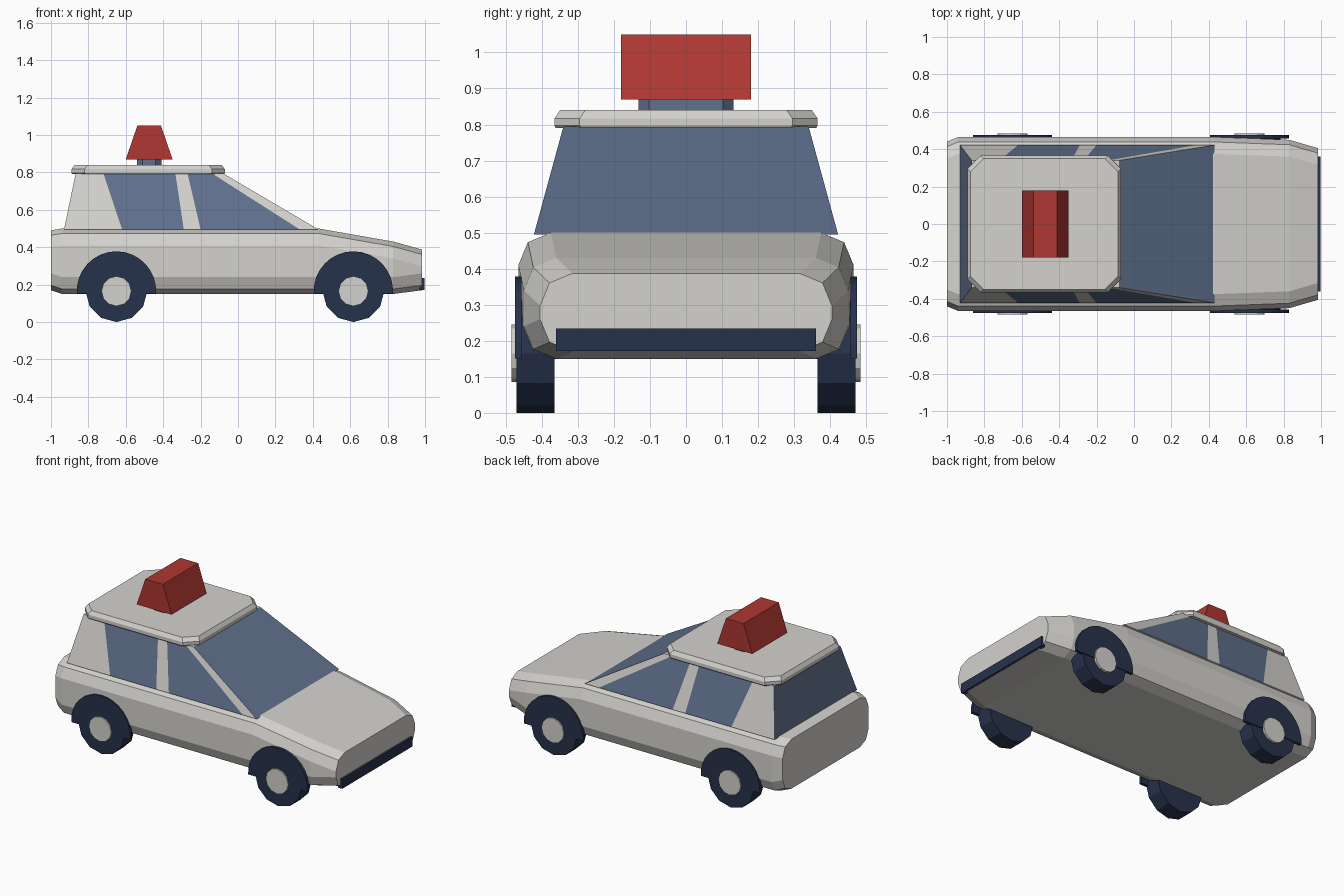
import bpy, bmesh, math
from mathutils import Vector

if "Cube" in bpy.data.objects:
    bpy.data.objects.remove(bpy.data.objects["Cube"])


def material(name, rgb):
    lin = [(c / 255 / 12.92) if c < 11 else ((c / 255 + 0.055) / 1.055) ** 2.4 for c in rgb]
    m = bpy.data.materials.new(name)
    m.diffuse_color = (*lin, 1)
    m.use_nodes = True
    m.node_tree.nodes["Principled BSDF"].inputs["Base Color"].default_value = m.diffuse_color
    return m


PAINT = material("warm grey paint", (212, 210, 205))
GLASS = material("blue grey glass", (96, 113, 141))
DARK = material("dark navy rubber", (38, 50, 76))
RED = material("red lamp", (175, 55, 50))


def finish(name, bm, *mats):
    bmesh.ops.remove_doubles(bm, verts=bm.verts, dist=1e-5)
    bmesh.ops.recalc_face_normals(bm, faces=bm.faces)
    me = bpy.data.meshes.new(name)
    bm.to_mesh(me)
    bm.free()
    for m in mats:
        me.materials.append(m)
    ob = bpy.data.objects.new(name, me)
    bpy.context.collection.objects.link(ob)
    return ob


def loft(name, rings, mat):
    """Skin matching closed rings of points and cap both ends."""
    bm = bmesh.new()
    vs = [[bm.verts.new(p) for p in r] for r in rings]
    n = len(vs[0])
    for a, b in zip(vs, vs[1:]):
        for i in range(n):
            j = (i + 1) % n
            bm.faces.new((a[i], a[j], b[j], b[i]))
    bm.faces.new(vs[0])
    bm.faces.new(vs[-1])
    return finish(name, bm, mat)


def rounded(hw, hh, r, seg):
    """Rounded rectangle centred on the origin."""
    pts = []
    for k, (sx, sy) in enumerate([(1, 1), (-1, 1), (-1, -1), (1, -1)]):
        for i in range(seg + 1):
            a = math.pi / 2 * (k + i / seg)
            pts.append((sx * (hw - r) + r * math.cos(a), sy * (hh - r) + r * math.sin(a)))
    return pts


def slab(name, cx, hw, hh, r, layers, mat):
    """Chamfered plate made of (z, inset) layers."""
    return loft(name, [[(cx + x, y, z) for x, y in rounded(hw - d, hh - d, r, 1)]
                       for z, d in layers], mat)


# Lower body: x, half width, bottom, top
stations = [(-1.0, 0.44, 0.17, 0.49), (-0.94, 0.465, 0.15, 0.50), (0.43, 0.465, 0.15, 0.50),
            (0.83, 0.45, 0.15, 0.43), (0.985, 0.405, 0.17, 0.387)]
loft("body", [[(x, y, (lo + hi) / 2 + z) for y, z in rounded(w, (hi - lo) / 2, 0.09, 2)]
              for x, w, lo, hi in stations], PAINT)

# Cabin: side walls split into pillars and windows, glass front and rear
low = [-0.93, -0.62, -0.29, -0.20, 0.33, 0.43]
high = [-0.868, -0.72, -0.335, -0.27, -0.14, -0.08]
bm = bmesh.new()
walls = {}
for s in (-1, 1):
    b = [bm.verts.new((x, s * 0.422, 0.495)) for x in low]
    t = [bm.verts.new((x, s * 0.34, 0.795)) for x in high]
    for i in range(5):
        f = bm.faces.new((b[i], b[i + 1], t[i + 1], t[i]))
        f.material_index = i % 2
    walls[s] = (b, t)
(b0, t0), (b1, t1) = walls[-1], walls[1]
for i in (0, -1):
    bm.faces.new((b0[i], b1[i], t1[i], t0[i])).material_index = 1
bm.faces.new(t0 + t1[::-1])
bm.faces.new(b0 + b1[::-1])
finish("cabin", bm, PAINT, GLASS)

# Roof panel
slab("roof", -0.48, 0.41, 0.365, 0.07, [(0.79, 0.004), (0.797, 0), (0.817, 0), (0.84, 0.016)], PAINT)

# Roof lamp and its foot
slab("lamp_foot", -0.475, 0.065, 0.132, 0.03, [(0.83, 0), (0.875, 0)], GLASS)
loft("roof_lamp", [[(-0.475 + sx * h, sy * 0.18, z) for sx, sy in
                    ((-1, -1), (1, -1), (1, 1), (-1, 1))]
                   for z, h in ((0.87, 0.125), (1.05, 0.063))], RED)

# Front bumper
loft("front_bumper", [[(x, y, z) for y, z in
                       ((-0.36, 0.172), (0.36, 0.172), (0.36, 0.234), (-0.36, 0.234))]
                      for x in (0.97, 0.998)], DARK)


def disc(name, cx, cz, r, y0, y1, n, mat, start=-math.pi / 2, sweep=2 * math.pi):
    """Prism along y; a partial sweep gives a half disc."""
    full = sweep > 6
    count = n if full else n + 1
    ring = [(cx + r * math.cos(start + sweep * i / n), cz + r * math.sin(start + sweep * i / n))
            for i in range(count)]
    return loft(name, [[(x, y, z) for x, z in ring] for y in (y0, y1)], mat)


# Wheels, hubcaps and wheel arches
for end, x in (("rear", -0.65), ("front", 0.617)):
    for side, s in (("near", -1), ("far", 1)):
        tag = f"{end}_{side}"
        disc(f"{tag}_wheel", x, 0.165, 0.165, s * 0.365, s * 0.47, 12, DARK)
        disc(f"{tag}_hubcap", x, 0.165, 0.08, s * 0.46, s * 0.484, 12, PAINT)
        disc(f"{tag}_arch", x, 0.166, 0.212, s * 0.456, s * 0.475, 16, DARK,
             -0.07, math.pi + 0.14)
